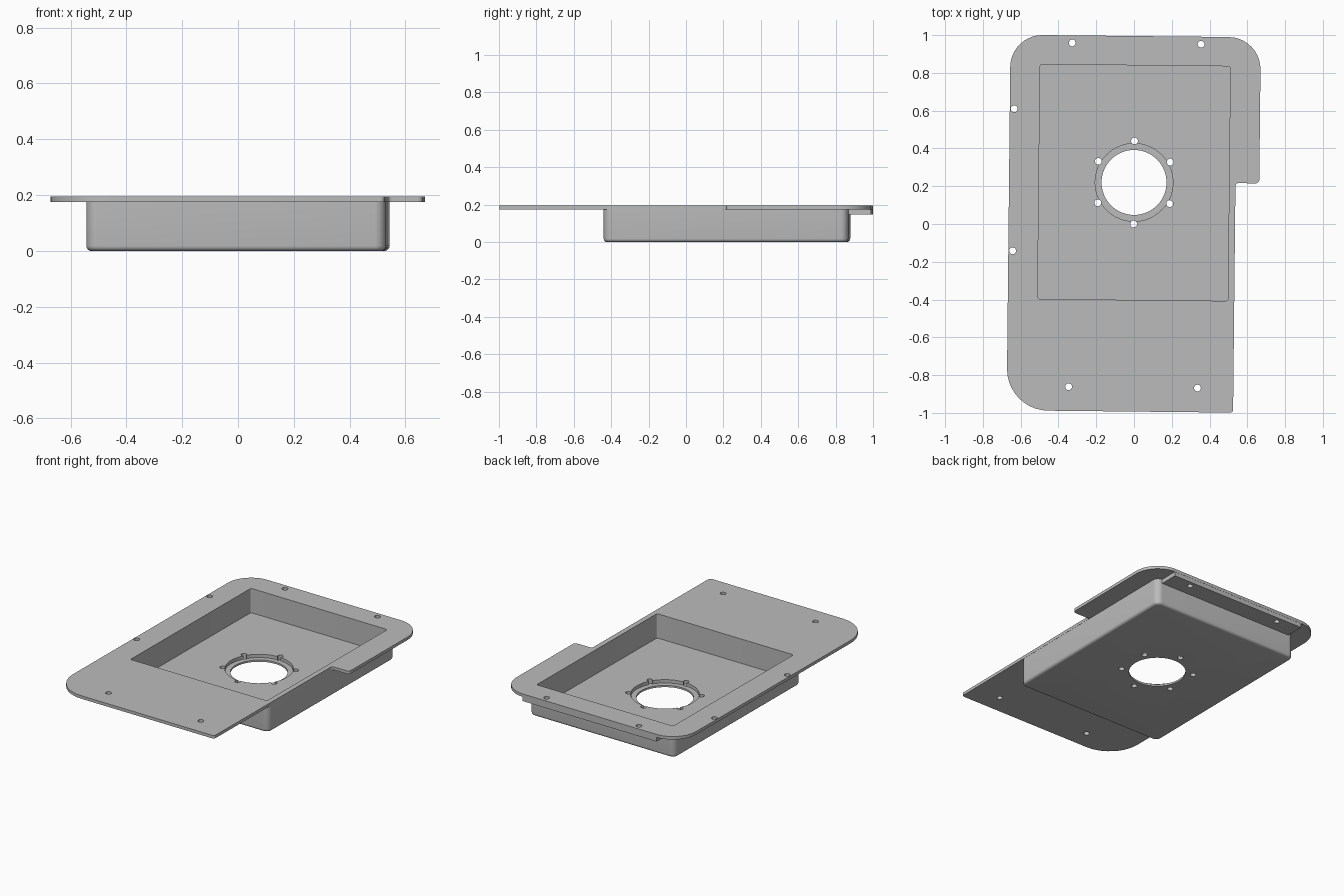
import bpy
import bmesh
from math import pi, sin, cos, radians
from mathutils import Vector

cube = bpy.data.objects.get("Cube")
if cube:
    bpy.data.objects.remove(cube, do_unlink=True)

metal = bpy.data.materials.new("grey metal")
metal.use_nodes = True
GREY = (0.5, 0.5, 0.5, 1)
metal.diffuse_color = GREY
metal.node_tree.nodes["Principled BSDF"].inputs["Base Color"].default_value = GREY


def rounded(corners, steps=10):
    """Outline from (x, y, radius) right-angle corners."""
    pts = []
    for i, (x, y, r) in enumerate(corners):
        p = Vector((x, y))
        if r == 0:
            pts.append(p)
            continue
        u = (Vector(corners[i - 1][:2]) - p).normalized()
        v = (Vector(corners[(i + 1) % len(corners)][:2]) - p).normalized()
        c = p + (u + v) * r
        for k in range(steps + 1):
            t = pi / 2 * k / steps
            pts.append(c - v * r * cos(t) - u * r * sin(t))
    return pts


def rect(x0, x1, y0, y1, r):
    return rounded([(x0, y0, r), (x1, y0, r), (x1, y1, r), (x0, y1, r)])


def circle(x, y, r, n):
    return [Vector((x + r * cos(2 * pi * k / n), y + r * sin(2 * pi * k / n)))
            for k in range(n)]


def prism(name, outlines, z0, z1, bottom_bevel=0):
    """Extrude one or more closed outlines from z0 to z1."""
    bm = bmesh.new()
    for pts in outlines:
        face = bm.faces.new([bm.verts.new((p.x, p.y, z0)) for p in pts])
        new = bmesh.ops.extrude_face_region(bm, geom=[face], use_keep_orig=True)
        tops = [g for g in new["geom"] if isinstance(g, bmesh.types.BMVert)]
        bmesh.ops.translate(bm, verts=tops, vec=(0, 0, z1 - z0))
    bmesh.ops.recalc_face_normals(bm, faces=bm.faces)
    if bottom_bevel:
        rim = [e for e in bm.edges if all(abs(v.co.z - z0) < 1e-5 for v in e.verts)]
        bmesh.ops.bevel(bm, geom=rim, offset=bottom_bevel, segments=5,
                        profile=0.5, affect='EDGES')
    mesh = bpy.data.meshes.new(name)
    bm.to_mesh(mesh)
    bm.free()
    mesh.materials.append(metal)
    ob = bpy.data.objects.new(name, mesh)
    bpy.context.collection.objects.link(ob)
    return ob


def combine(target, tool, operation):
    """Apply a boolean and discard the tool."""
    mod = target.modifiers.new(operation.lower(), 'BOOLEAN')
    mod.operation, mod.solver, mod.object = operation, 'EXACT', tool
    bpy.context.view_layer.objects.active = target
    bpy.ops.object.modifier_apply(modifier=mod.name)
    bpy.data.objects.remove(tool, do_unlink=True)


# Flange plate with a stepped right edge
plate = prism("flanged_tray", [rounded([
    (-0.664, -0.993, 0.22), (0.535, -0.993, 0.015), (0.535, 0.222, 0.015),
    (0.661, 0.222, 0.02), (0.661, 0.995, 0.17), (-0.664, 0.995, 0.17)])], 0.175, 0.195)

# Tray body and the thick pad under the back edge
combine(plate, prism("tray_body", [rect(-0.539, 0.534, -0.435, 0.873, 0.04)],
                     0, 0.19, bottom_bevel=0.018), 'UNION')
combine(plate, prism("back_pad", [rect(-0.495, 0.495, 0.85, 0.994, 0)],
                     0.147, 0.185), 'UNION')

# Tray pocket
combine(plate, prism("pocket", [rect(-0.506, 0.501, -0.402, 0.84, 0.012)],
                     0.034, 0.3), 'DIFFERENCE')

# Central opening with a recessed ledge
CX, CY = -0.002, 0.22
combine(plate, prism("ledge", [circle(CX, CY, 0.206, 64)], 0.012, 0.1), 'DIFFERENCE')
combine(plate, prism("opening", [circle(CX, CY, 0.172, 64)], -0.1, 0.1), 'DIFFERENCE')

# Bolt circle and flange screw holes
holes = [(CX + 0.22 * sin(k * pi / 3), CY + 0.22 * cos(k * pi / 3)) for k in range(6)]
holes += [(x, y) for x in (-0.337, 0.345) for y in (-0.865, 0.955)]
holes += [(-0.641, y) for y in (-0.149, 0.603)]
combine(plate, prism("screw_holes", [circle(x, y, 0.018, 20) for x, y in holes],
                     -0.1, 0.3), 'DIFFERENCE')

# Slight turn of the whole part, smooth curved faces
plate.rotation_euler.z = radians(-0.6)
bpy.ops.object.select_all(action='DESELECT')
plate.select_set(True)
bpy.context.view_layer.objects.active = plate
bpy.ops.object.shade_smooth_by_angle(angle=radians(30))
